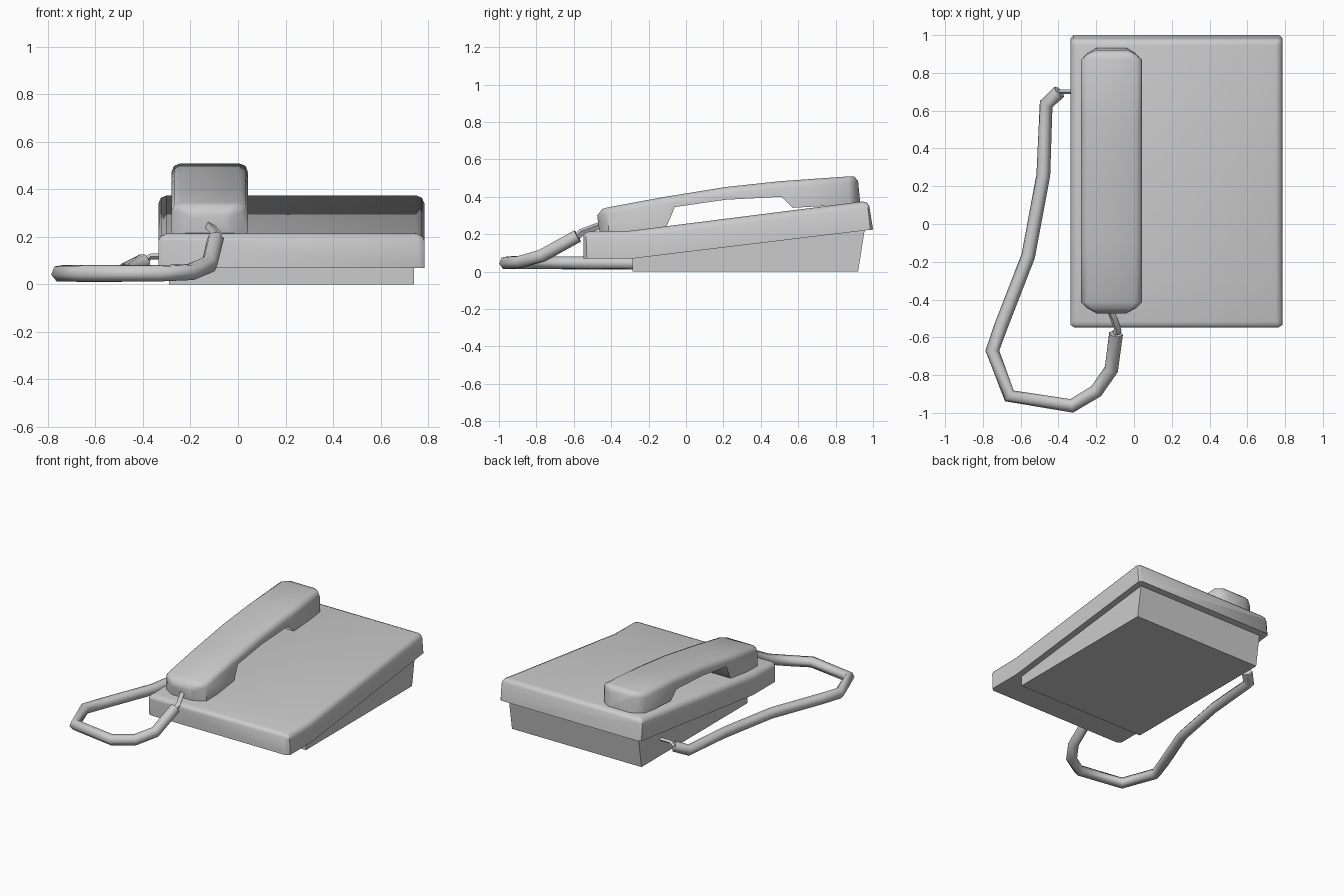
import bpy, bmesh, math

if "Cube" in bpy.data.objects:
    bpy.data.objects.remove(bpy.data.objects["Cube"])


def smooth(obj, angle):
    bpy.ops.object.select_all(action='DESELECT')
    obj.select_set(True)
    bpy.context.view_layer.objects.active = obj
    bpy.ops.object.shade_smooth_by_angle(angle=math.radians(angle))


def loft(name, x0, x1, stations, angle=50):
    """Skin rings; each station is (top y, top z, bottom y, bottom z, side inset, top edge rounding)."""
    bm = bmesh.new()
    rings = []
    for yt, zt, yb, zb, inset, c in stations:
        a, b = x0 + inset, x1 - inset
        k = c * (1 - math.sqrt(0.5))
        half = [(0, zb), (0, zt - c), (k, zt - k), (c, zt)]
        pts = [(a + d, z) for d, z in half] + [(b - d, z) for d, z in reversed(half)]
        rings.append([bm.verts.new((x, yb + (yt - yb) * (z - zb) / (zt - zb), z))
                      for x, z in pts])
    n = len(rings[0])
    for r, s in zip(rings, rings[1:]):
        for i in range(n):
            j = (i + 1) % n
            bm.faces.new((r[i], r[j], s[j], s[i]))
    bm.faces.new(rings[0])
    bm.faces.new(rings[-1])
    bmesh.ops.remove_doubles(bm, verts=bm.verts, dist=1e-4)
    bmesh.ops.recalc_face_normals(bm, faces=bm.faces)
    me = bpy.data.meshes.new(name)
    bm.to_mesh(me)
    bm.free()
    obj = bpy.data.objects.new(name, me)
    bpy.context.collection.objects.link(obj)
    smooth(obj, angle)
    return obj


def tube(name, points, radius, sides_res):
    cu = bpy.data.curves.new(name, 'CURVE')
    cu.dimensions = '3D'
    cu.bevel_depth = radius
    cu.bevel_resolution = sides_res
    cu.use_fill_caps = True
    sp = cu.splines.new('POLY')
    sp.points.add(len(points) - 1)
    for p, co in zip(sp.points, points):
        p.co = (*co, 1)
    obj = bpy.data.objects.new(name, cu)
    bpy.context.collection.objects.link(obj)
    bpy.ops.object.select_all(action='DESELECT')
    obj.select_set(True)
    bpy.context.view_layer.objects.active = obj
    bpy.ops.object.convert(target='MESH')
    smooth(bpy.context.view_layer.objects.active, 65)


# Sloping body with softened upper edges
loft("phone_body", -0.335, 0.785, [
    (-0.548, 0.195, -0.548, 0.07, 0.02, 0.012),
    (-0.535, 0.208, -0.53, 0.07, 0.0, 0.025),
    (-0.515, 0.215, -0.515, 0.07, 0.0, 0.035),
    (-0.30, 0.218, -0.285, 0.07, 0.0, 0.035),
    (0.945, 0.375, 0.965, 0.221, 0.0, 0.035),
    (0.97, 0.367, 0.985, 0.223, 0.0, 0.03),
    (0.98, 0.35, 1.0, 0.225, 0.015, 0.012),
])

# Wedge foot under the body
loft("wedge_foot", -0.29, 0.74, [
    (-0.285, 0.075, -0.285, 0.0, 0, 0),
    (0.955, 0.222, 0.92, 0.0, 0, 0),
], 20)

# Handset with mouthpiece, raised grip and earpiece
loft("handset", -0.28, 0.042, [
    (-0.475, 0.30, -0.463, 0.215, 0.08, 0.02),
    (-0.448, 0.335, -0.435, 0.215, 0.03, 0.03),
    (-0.415, 0.344, -0.415, 0.215, 0.0, 0.035),
    (-0.14, 0.395, -0.14, 0.217, 0.0, 0.035),
    (-0.10, 0.402, -0.10, 0.25, 0.0, 0.035),
    (-0.06, 0.408, -0.06, 0.345, 0.0, 0.035),
    (0.21, 0.452, 0.21, 0.384, 0.0, 0.035),
    (0.51, 0.484, 0.51, 0.40, 0.0, 0.035),
    (0.57, 0.488, 0.57, 0.341, 0.0, 0.035),
    (0.87, 0.509, 0.87, 0.358, 0.0, 0.035),
    (0.90, 0.508, 0.905, 0.36, 0.035, 0.03),
    (0.92, 0.485, 0.932, 0.362, 0.08, 0.02),
])

# Coiled cord simplified as a thick loop, with thin leads at both ends
back_end = (-0.395, 0.70, 0.095)
front_end = (-0.095, -0.58, 0.19)
tube("cord", [
    back_end, (-0.465, 0.635, 0.06), (-0.48, 0.26, 0.045), (-0.56, -0.17, 0.045),
    (-0.70, -0.53, 0.046), (-0.75, -0.67, 0.047), (-0.66, -0.91, 0.047),
    (-0.33, -0.963, 0.047), (-0.20, -0.885, 0.052), (-0.12, -0.77, 0.085), front_end,
], 0.037, 1)
tube("base_lead", [(-0.27, 0.70, 0.118), (-0.37, 0.70, 0.117), back_end], 0.013, 0)
tube("handset_lead", [front_end, (-0.085, -0.56, 0.21), (-0.125, -0.45, 0.25)], 0.02, 0)
